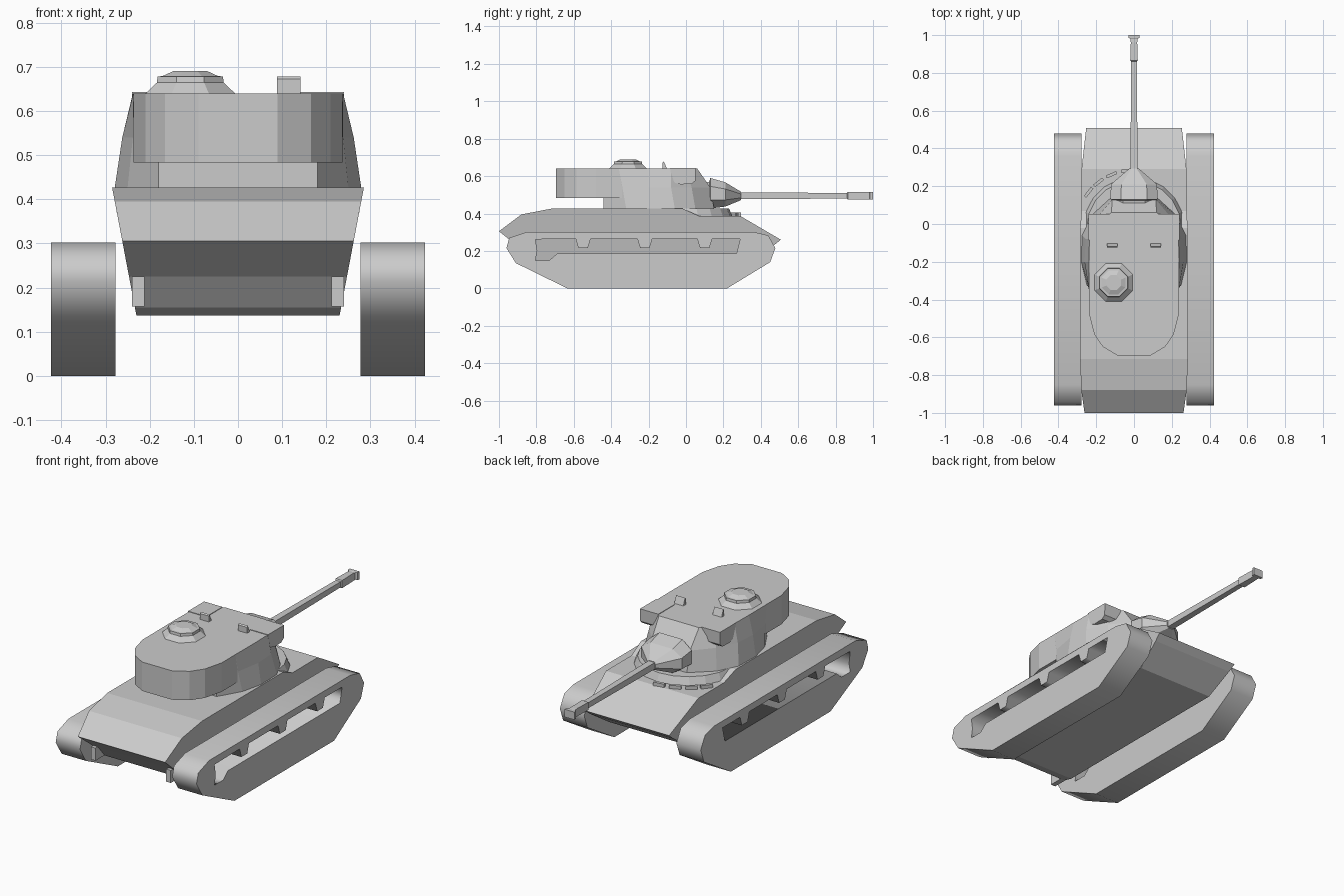
import bpy, bmesh, math
from mathutils import Matrix

if "Cube" in bpy.data.objects:
    bpy.data.objects.remove(bpy.data.objects["Cube"])


def finish(name, bm):
    bmesh.ops.remove_doubles(bm, verts=bm.verts, dist=1e-5)
    bmesh.ops.recalc_face_normals(bm, faces=bm.faces)
    me = bpy.data.meshes.new(name)
    bm.to_mesh(me)
    bm.free()
    ob = bpy.data.objects.new(name, me)
    bpy.context.collection.objects.link(ob)
    return ob


def loft(name, rings):
    """Skin a list of equal-length point rings and cap both ends."""
    bm = bmesh.new()
    vs = [[bm.verts.new(p) for p in r] for r in rings]
    n = len(rings[0])
    for a, b in zip(vs, vs[1:]):
        for i in range(n):
            j = (i + 1) % n
            bm.faces.new((a[i], a[j], b[j], b[i]))
    bm.faces.new(vs[0])
    bm.faces.new(vs[-1])
    return finish(name, bm)


def mirrored(half, z):
    """Close a half outline (x > 0) into a symmetric ring at height z."""
    full = half + [(-x, y) for x, y in reversed(half)]
    return [(x, y, z) for x, y in full]


def circle(cx, cy, r, z, n, turn=0.0):
    return [(cx + r * math.cos(turn + 2 * math.pi * i / n),
             cy + r * math.sin(turn + 2 * math.pi * i / n), z) for i in range(n)]


def box(name, x0, x1, y0, y1, z0, z1):
    c = [(x0, y0), (x1, y0), (x1, y1), (x0, y1)]
    return loft(name, [[(x, y, z) for x, y in c] for z in (z0, z1)])


def plate(name, outlines, x0, x1):
    """Extrude (y, z) outlines along x; the second outline becomes a hole."""
    cu = bpy.data.curves.new(name, 'CURVE')
    cu.dimensions, cu.fill_mode, cu.extrude = '2D', 'BOTH', (x1 - x0) / 2
    for pts in outlines:
        sp = cu.splines.new('POLY')
        sp.points.add(len(pts) - 1)
        for p, (y, z) in zip(sp.points, pts):
            p.co = (y, z, 0, 1)
        sp.use_cyclic_u = True
    tmp = bpy.data.objects.new(name + "_curve", cu)
    bpy.context.collection.objects.link(tmp)
    dg = bpy.context.evaluated_depsgraph_get()
    me = bpy.data.meshes.new_from_object(tmp.evaluated_get(dg))
    bm = bmesh.new()
    bm.from_mesh(me)
    bpy.data.objects.remove(tmp)
    bm.transform(Matrix(((0, 0, 1, (x0 + x1) / 2), (1, 0, 0, 0), (0, 1, 0, 0), (0, 0, 0, 1))))
    return finish(name, bm)


# Hull: side profile whose sides lean outward with height
hull_profile = [(-1, .305), (-.88, .395), (-.715, .427), (-.02, .427), (.07, .387),
                (.29, .387), (.507, .26), (.47, .23), (.33, .137), (-.78, .137),
                (-.84, .155), (-.9, .225)]
loft("hull", [[(s * (.23 + (z - .137) * .19), y, z) for y, z in hull_profile]
              for s in (-1, 1)])

# Turret ring pedestal and the small guard blocks on its front left
loft("turret_ring", [circle(0, -.02, .275, .37, 20), circle(0, -.02, .25, .427, 20)])
for i, a in enumerate((97, 113, 128, 142)):
    ob = box("ring_guard_%d" % i, -.03, .03, -.008, .008, .38, .405)
    ob.location = (.305 * math.cos(math.radians(a)), -.02 + .305 * math.sin(math.radians(a)), 0)
    ob.rotation_euler.z = math.radians(a - 90)

# Tracks with a long slot and hanging brackets
track = [(-.635, 0), (.22, 0), (.45, .14), (.478, .215), (.44, .283), (.36, .302),
         (-.85, .302), (-.945, .27), (-.96, .215), (-.91, .135)]
slot = [(-.805, .15), (-.73, .15), (-.69, .185), (.27, .185), (.29, .265)]
for c in (.1, -.22, -.55):
    slot += [(c + .04, .265), (c + .025, .215), (c - .025, .215), (c - .04, .265)]
slot += [(-.805, .262), (-.795, .2)]
for side, x in (("right", .277), ("left", -.423)):
    plate(side + "_track", [track, slot], x, x + .146)

# Final drive brackets at the rear corners
for side, s in (("right", 1), ("left", -1)):
    x0, x1 = sorted((s * .212, s * .24))
    box(side + "_drive_bracket", x0, x1, -.92, -.8, .157, .225)

# Turret: round overhanging bustle and a body flaring to the ring
bustle = [(.09, -.695), (.165, -.65), (.21, -.585), (.237, -.48), (.237, -.12)]
loft("turret_bustle", [mirrored(bustle, .483), mirrored(bustle, .64)])
base = [(.18, -.44), (.25, -.32), (.279, -.2), (.275, -.06), (.22, .05), (.11, .15)]
mid = [(.18, -.44), (.238, -.34), (.262, -.2), (.255, -.08), (.2, .03), (.115, .13)]
roof = [(.18, -.44), (.237, -.36), (.238, -.2), (.236, -.08), (.19, 0), (.12, .06)]
loft("turret_body", [mirrored(base, .427), mirrored(mid, .54), mirrored(roof, .64)])

# Rangefinder ears on the turret cheeks
ear = [(-.085, .643), (-.08, .59), (-.06, .565), (-.03, .556), (.03, .558), (.05, .575),
       (.052, .643)]
for side, s in (("right", 1), ("left", -1)):
    loft(side + "_rangefinder", [[(s * x, y, z) for y, z in ear] for x in (.13, .24)])

# Gun mantlet: octagonal sections along y as (y, half width, bottom, top)
def octagon(y, w, z0, z1):
    c, h = (z0 + z1) / 2, (z1 - z0) / 2
    corners = [(1, .45), (.55, 1), (-.55, 1), (-1, .45),
               (-1, -.45), (-.55, -1), (.55, -1), (1, -.45)]
    return [(w * a, y, c + h * b) for a, b in corners]


loft("mantlet", [octagon(*s) for s in
                 [(.06, .1, .44, .56), (.125, .105, .435, .57), (.13, .125, .427, .59),
                  (.21, .122, .437, .567), (.295, .024, .472, .516)]])

# Square gun barrel with a flared muzzle brake as (y, half width, half height)
barrel = [(.28, .019, .018), (.86, .015, .015), (.865, .02, .021), (.96, .017, .021),
          (.98, .018, .019), (.985, .028, .021), (1.0, .03, .021)]
loft("gun_barrel", [[(a * w, y, .495 + b * h) for a, b in
                     ((-1, -1), (1, -1), (1, 1), (-1, 1))] for y, w, h in barrel])

# Commander's cupola: stepped octagon on a sloped base
loft("cupola", [circle(-.108, -.31, r, z, 8, math.pi / 8) for r, z in
                ((.115, .635), (.082, .664), (.08, .678), (.068, .679), (.042, .69))])

# Periscopes
for side, s in (("right", 1), ("left", -1)):
    c = s * .115
    loft(side + "_periscope", [[(x, y, z) for y, z in
         ((-.125, .635), (-.125, .672), (-.118, .678), (-.1, .635))]
         for x in (c - .027, c + .027)])
